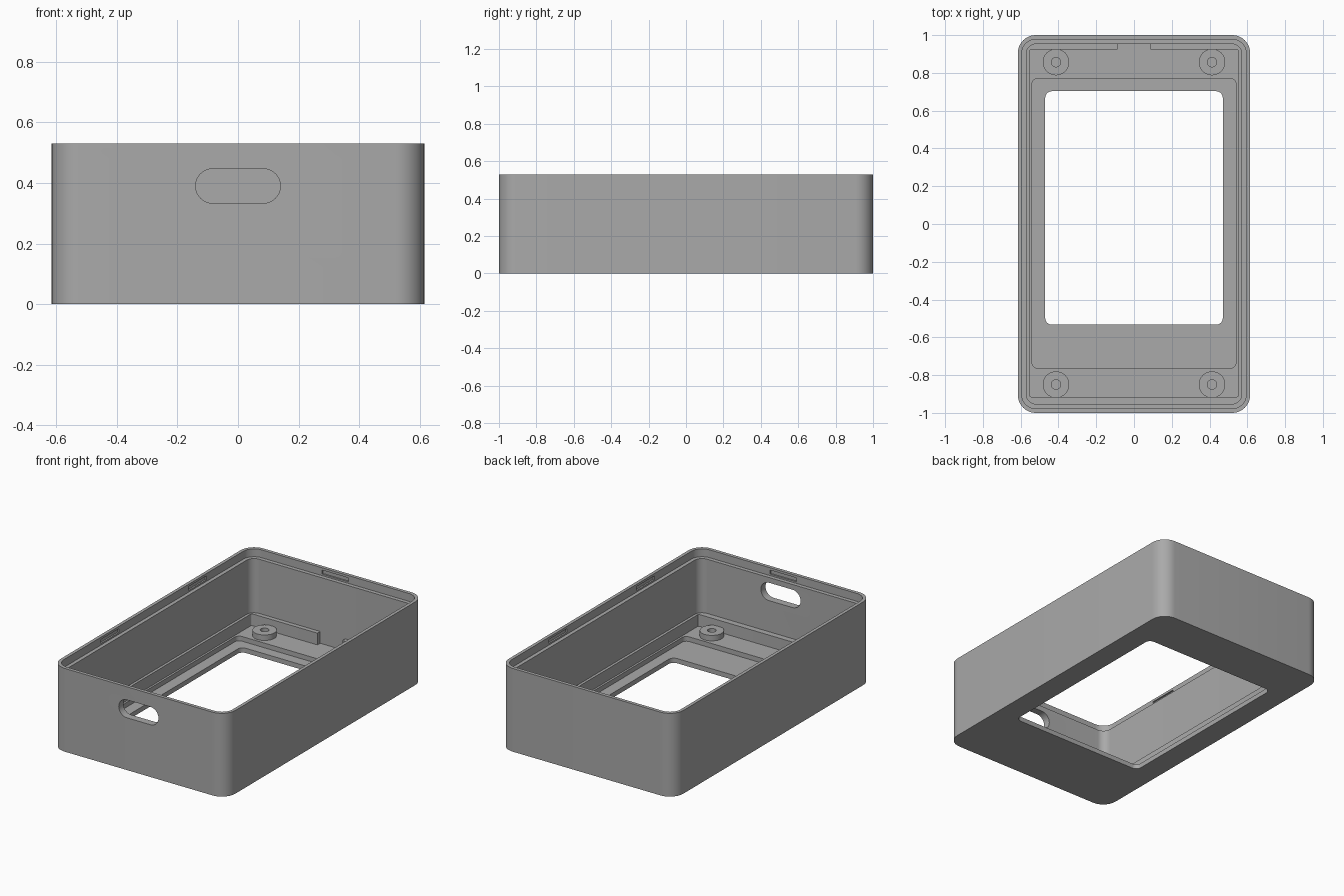
import bpy, bmesh, math
from mathutils import Matrix

if "Cube" in bpy.data.objects:
    bpy.data.objects.remove(bpy.data.objects["Cube"])

grey = bpy.data.materials.new("plain grey")
grey.diffuse_color = (0.4, 0.4, 0.4, 1)
grey.use_nodes = True
grey.node_tree.nodes["Principled BSDF"].inputs["Base Color"].default_value = grey.diffuse_color


def rounded_rect(x0, x1, y0, y1, r, steps=10):
    """Outline of a rectangle with rounded corners, counter-clockwise."""
    if r <= 0:
        return [(x0, y0), (x1, y0), (x1, y1), (x0, y1)]
    centres = [(x1 - r, y1 - r), (x0 + r, y1 - r), (x0 + r, y0 + r), (x1 - r, y0 + r)]
    pts = []
    for q, (cx, cy) in enumerate(centres):
        for i in range(steps + 1):
            a = math.pi / 2 * (q + i / steps)
            pts.append((cx + r * math.cos(a), cy + r * math.sin(a)))
    return pts


def make_object(name, bm):
    bmesh.ops.remove_doubles(bm, verts=bm.verts, dist=1e-5)
    bmesh.ops.recalc_face_normals(bm, faces=bm.faces)
    me = bpy.data.meshes.new(name)
    bm.to_mesh(me)
    bm.free()
    me.materials.append(grey)
    ob = bpy.data.objects.new(name, me)
    bpy.context.collection.objects.link(ob)
    return ob


def prism(name, outline, z0, z1, matrix=None):
    bm = bmesh.new()
    face = bm.faces.new([bm.verts.new((x, y, z0)) for x, y in outline])
    ext = bmesh.ops.extrude_face_region(bm, geom=[face])
    top = [v for v in ext["geom"] if isinstance(v, bmesh.types.BMVert)]
    bmesh.ops.translate(bm, verts=top, vec=(0, 0, z1 - z0))
    if matrix:
        bm.transform(matrix)
    return make_object(name, bm)


def smooth(ob):
    bpy.ops.object.select_all(action='DESELECT')
    ob.select_set(True)
    bpy.context.view_layer.objects.active = ob
    bpy.ops.object.shade_smooth_by_angle(angle=math.radians(30))


H = 0.53        # case height
FLOOR = 0.06    # floor top
LEDGE = 0.135   # top of the cradle ledge
LIP = 0.48      # bottom of the rim rebate

# Outer shell
case = prism("case_shell", rounded_rect(-0.615, 0.615, -1, 1, 0.095), 0, H)

# Rim rebate, main cavity, board cradle, rear gap, display recess and window
cutters = [
    prism("rim_cutter", rounded_rect(-0.594, 0.594, -0.978, 0.978, 0.075), LIP, 1),
    prism("cavity_cutter", rounded_rect(-0.57, 0.57, -0.953, 0.953, 0.052), LEDGE, 0.9),
    prism("cradle_cutter", rounded_rect(-0.553, 0.553, -0.915, 0.925, 0.01, 3), FLOOR, 0.8),
    prism("rear_gap_cutter", rounded_rect(-0.088, 0.088, 0.8, 0.953, 0), FLOOR, 0.7),
    prism("recess_cutter", rounded_rect(-0.54, 0.54, -0.763, 0.77, 0.03), 0.03, 0.6),
    prism("window_cutter", rounded_rect(-0.47, 0.47, -0.533, 0.703, 0.035), -0.1, 0.55),
]

# Rounded slot through the front wall
upright = Matrix.Rotation(math.radians(90), 4, 'X')
cutters.append(prism("front_slot_cutter",
                     rounded_rect(-0.14, 0.14, 0.333, 0.447, 0.0569), 0.8, 1.1, upright))

# Blind snap notches in the rim: one at each end, two on each side
for s in (-1, 1):
    y0, y1 = sorted((s * 0.96, s * 0.988))
    cutters.append(prism("end_notch_cutter", rounded_rect(-0.092, 0.092, y0, y1, 0), 0.49, 0.515))
    for y in (-0.44, 0.44):
        x0, x1 = sorted((s * 0.575, s * 0.604))
        cutters.append(prism("side_notch_cutter",
                             rounded_rect(x0, x1, y - 0.092, y + 0.092, 0), 0.49, 0.515))

for c in cutters:
    c.hide_render = True
    mod = case.modifiers.new(c.name, 'BOOLEAN')
    mod.operation = 'DIFFERENCE'
    mod.solver = 'EXACT'
    mod.object = c
bpy.context.view_layer.objects.active = case
for mod in list(case.modifiers):
    bpy.ops.object.modifier_apply(modifier=mod.name)
for c in cutters:
    bpy.data.objects.remove(c, do_unlink=True)
smooth(case)


# Screw posts: short hollow cylinders
def post(x, y, r=0.07, hole=0.025, z0=FLOOR, z1=0.095, n=40):
    bm = bmesh.new()
    rings = []
    for rad, z in ((r, z0), (r, z1), (hole, z1), (hole, z0)):
        rings.append([bm.verts.new((x + rad * math.cos(2 * math.pi * i / n),
                                    y + rad * math.sin(2 * math.pi * i / n), z))
                      for i in range(n)])
    for k in range(4):
        a, b = rings[k], rings[(k + 1) % 4]
        for i in range(n):
            j = (i + 1) % n
            bm.faces.new((a[i], a[j], b[j], b[i]))
    smooth(make_object("screw_post", bm))


for px in (-0.413, 0.413):
    for py in (-0.85, 0.857):
        post(px, py)
